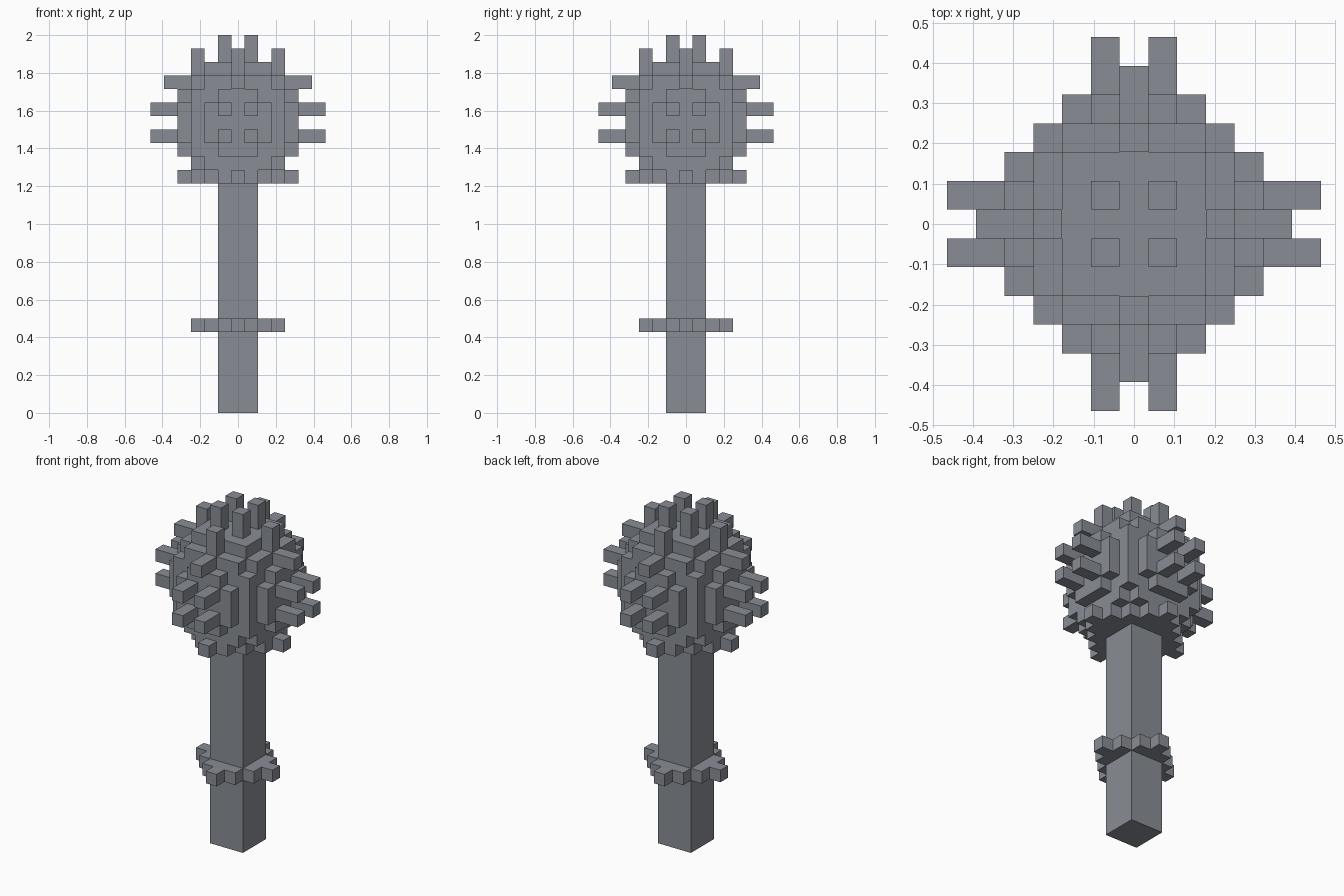
import bpy, bmesh
from mathutils import Vector

if "Cube" in bpy.data.objects:
    bpy.data.objects.remove(bpy.data.objects["Cube"], do_unlink=True)

U = 2 / 28          # edge of one block
CENTRE = 21         # block layer at the middle of the head

stone = bpy.data.materials.new("slate_grey")
stone.use_nodes = True
GREY = (0.25, 0.27, 0.30, 1)
stone.diffuse_color = GREY
stone.node_tree.nodes["Principled BSDF"].inputs["Base Color"].default_value = GREY


def finish(name, bm):
    bmesh.ops.remove_doubles(bm, verts=bm.verts, dist=1e-5)
    mesh = bpy.data.meshes.new(name)
    bm.to_mesh(mesh)
    bm.free()
    mesh.materials.append(stone)
    obj = bpy.data.objects.new(name, mesh)
    bpy.context.collection.objects.link(obj)
    return obj


def blocks(name, cells):
    """Outer skin of a set of unit blocks; (i, j) are centred, k is the layer."""
    bm = bmesh.new()
    for c in cells:
        mid = Vector((c[0], c[1], c[2] + 0.5))
        for axis in range(3):
            for s in (-1, 1):
                near = list(c)
                near[axis] += s
                if tuple(near) in cells:
                    continue
                n, a, b = Vector(), Vector(), Vector()
                n[axis] = s * 0.5
                a[(axis + 1) % 3] = 0.5
                b[(axis + 2) % 3] = 0.5 * s
                bm.faces.new([bm.verts.new((mid + n + p * a + q * b) * U)
                              for p, q in ((-1, -1), (1, -1), (1, 1), (-1, 1))])
    return finish(name, bm)


def bar(name, lo, hi):
    """Box spanning blocks lo to hi inclusive."""
    lo, hi = [Vector((min(a, b) for a, b in zip(lo, hi))),
              Vector((max(a, b) for a, b in zip(lo, hi)))]
    size = (hi - lo + Vector((1, 1, 1))) * U
    mid = ((lo + hi) / 2 + Vector((0, 0, 0.5))) * U
    bm = bmesh.new()
    bmesh.ops.create_cube(bm, size=1)
    for v in bm.verts:
        v.co = Vector(x * s for x, s in zip(v.co, size)) + mid
    return finish(name, bm)


def diamond(r, layer):
    return {(i, j, layer) for i in range(-r, r + 1) for j in range(-r, r + 1)
            if abs(i) + abs(j) <= r}


# Shaft and its stepped collar
bar("handle", (-1, -1, 0), (1, 1, 17))
blocks("handle_collar", diamond(3, 6))

# Blocky round head, with a square cap on top and a stepped flange below
R = range(-4, 5)
head = {(i, j, k + CENTRE) for i in R for j in R for k in R
        if i * i + j * j + k * k <= 22}
head |= {(i, j, CENTRE + 4) for i in range(-2, 3) for j in range(-2, 3)}
head |= diamond(4, CENTRE - 4)
blocks("head", head)

# Long paired spikes on the top and the four sides
for a in (-1, 1):
    for b in (-1, 1):
        bar("top_spike", (a, b, CENTRE + 5), (a, b, CENTRE + 6))
        for s in (-1, 1):
            k = CENTRE + b
            bar("side_spike_x", (5 * s, a, k), (6 * s, a, k))
            bar("side_spike_y", (a, 5 * s, k), (a, 6 * s, k))

# Short spikes around the upper rim, one pointing out and one up on each side
for dx, dy in ((1, 0), (-1, 0), (0, 1), (0, -1)):
    bar("rim_spike_out", (4 * dx, 4 * dy, CENTRE + 3), (5 * dx, 5 * dy, CENTRE + 3))
    bar("rim_spike_up", (3 * dx, 3 * dy, CENTRE + 4), (3 * dx, 3 * dy, CENTRE + 5))
